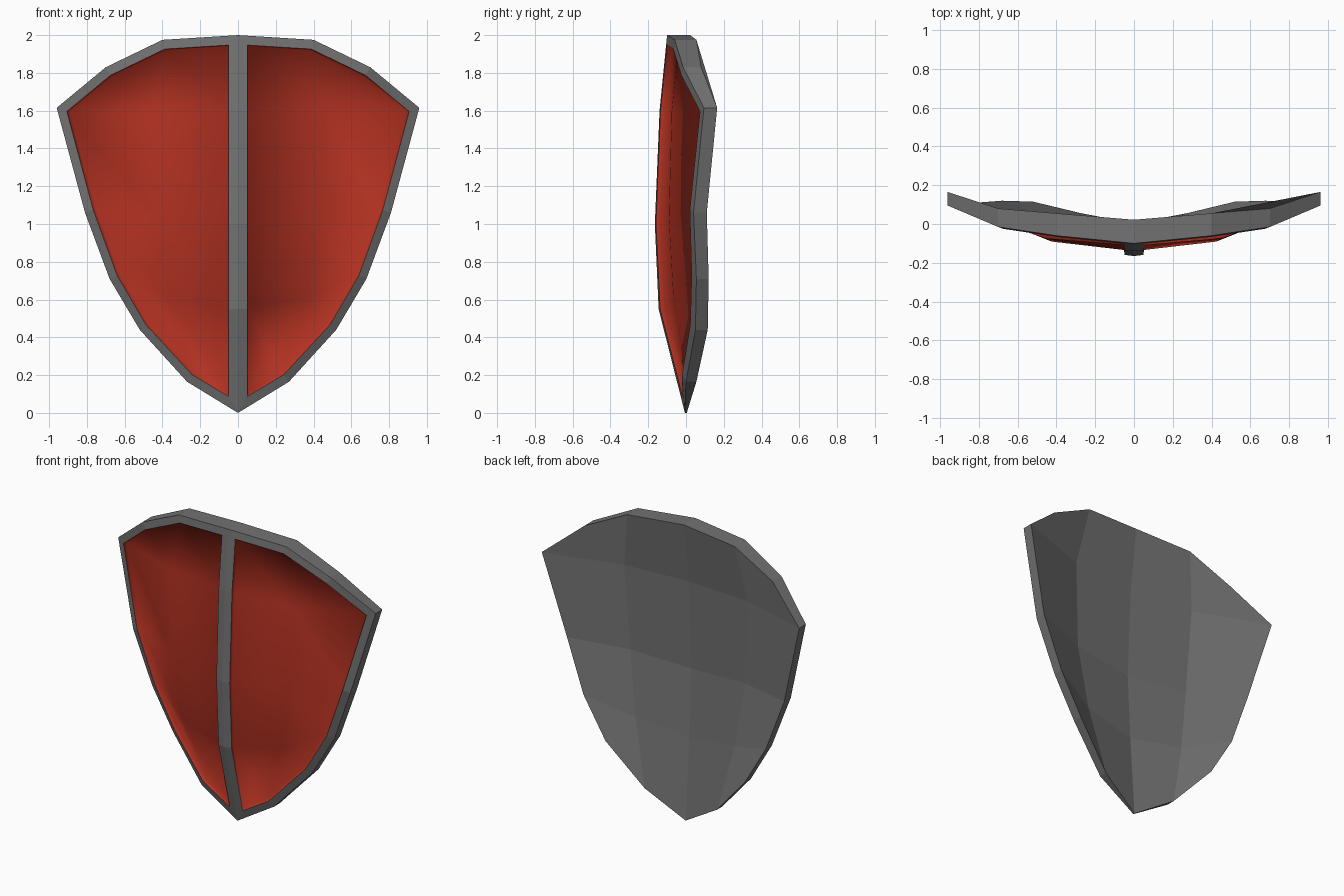
import bpy, bmesh

if "Cube" in bpy.data.objects:
    bpy.data.objects.remove(bpy.data.objects["Cube"])

# Right half of the shield: rows from top to tip, columns from centre to edge
# each point: x, z, front y, back y
ROWS = [
    [(0, 2.00, -.10, .022), (.40, 1.975, -.06, .055), (.70, 1.83, -.015, .08)],
    [(0, 1.60, -.14, -.03), (.46, 1.60, -.10, 0), (.96, 1.615, .095, .165)],
    [(0, 1.00, -.165, -.06), (.43, 1.03, -.115, -.02), (.81, 1.06, .04, .11)],
    [(0, .55, -.145, -.035), (.37, .60, -.09, .01), (.68, .71, .055, .12)],
    [(0, 0, -.006, .004), (.27, .165, .0, .055), (.52, .44, .05, .115)],
]


def build_shield():
    """Closed faceted shell with two framed, sunken panels (material 1)."""
    bm = bmesh.new()
    grids = []
    for layer in (2, 3):
        grid = []
        for row in ROWS:
            right = [bm.verts.new((p[0], p[layer], p[1])) for p in row]
            left = [bm.verts.new((-p[0], p[layer], p[1])) for p in row[:0:-1]]
            grid.append(left + right)
        grids.append(grid)
    front, back = grids

    # front and back skins
    halves = [[], []]
    for r in range(4):
        for c in range(4):
            def quad(g):
                return [g[r][c], g[r][c + 1], g[r + 1][c + 1], g[r + 1][c]]
            halves[c // 2].append(bm.faces.new(quad(front)))
            bm.faces.new(quad(back))

    # rim side wall around the outline
    loop = [(0, c) for c in range(5)] + [(r, 4) for r in range(1, 5)]
    loop += [(4, c) for c in range(3, -1, -1)] + [(r, 0) for r in range(3, 0, -1)]
    for (r, c), (s, d) in zip(loop, loop[1:] + loop[:1]):
        bm.faces.new([front[r][c], front[s][d], back[s][d], back[r][c]])
    bmesh.ops.recalc_face_normals(bm, faces=bm.faces[:])

    # border and centre bar, then a sunken red panel with red walls in each half
    for faces in halves:
        bmesh.ops.inset_region(bm, faces=faces, thickness=.05, depth=0,
                               use_boundary=True, use_even_offset=True)
        walls = bmesh.ops.inset_region(bm, faces=faces, thickness=.004, depth=-.025,
                                       use_boundary=True, use_even_offset=True)
        for f in faces + walls["faces"]:
            f.material_index = 1
        # the recess gets shallower where the shell thins at the tip
        for v in {v for f in faces for v in f.verts}:
            if v.co.z < .16:
                v.co.y -= .015
    return bm


def make_part(name, keep, material, smooth=False):
    bm = build_shield()
    drop = [f for f in bm.faces if not keep(f)]
    bmesh.ops.delete(bm, geom=drop, context='FACES')
    for f in bm.faces:
        f.material_index = 0
        f.smooth = smooth
    me = bpy.data.meshes.new(name)
    bm.to_mesh(me)
    bm.free()
    me.materials.append(material)
    ob = bpy.data.objects.new(name, me)
    bpy.context.collection.objects.link(ob)


def paint(name, *rgb):
    mat = bpy.data.materials.new(name)
    mat.diffuse_color = (*rgb, 1)
    mat.use_nodes = True
    mat.node_tree.nodes["Principled BSDF"].inputs["Base Color"].default_value = mat.diffuse_color
    return mat


red = paint("red_paint", .46, .032, .016)
steel = paint("dark_steel", .17, .17, .17)

# grey frame with back, rim and centre bar
make_part("shield_frame", lambda f: f.material_index == 0, steel)
# red panels either side of the bar
for side, sign in (("left", -1), ("right", 1)):
    make_part(side + "_panel",
              lambda f: f.material_index == 1 and f.calc_center_median().x * sign > 0,
              red, True)
